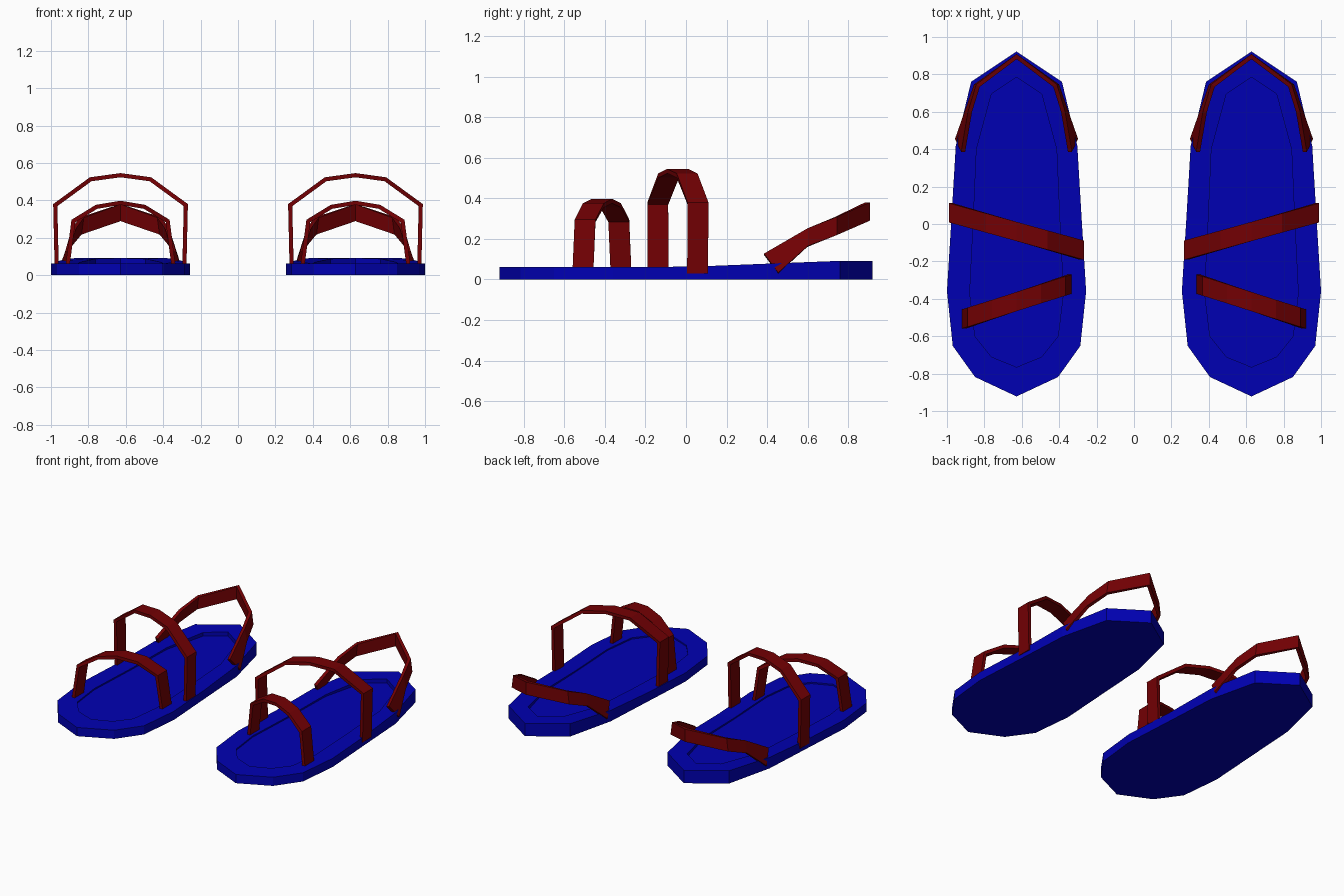
import bpy
import bmesh
from mathutils import Vector

if "Cube" in bpy.data.objects:
    bpy.data.objects.remove(bpy.data.objects["Cube"])

CENTRE = 0.628


def material(name, colour):
    m = bpy.data.materials.new(name)
    m.use_nodes = True
    m.diffuse_color = colour
    bsdf = m.node_tree.nodes["Principled BSDF"]
    bsdf.inputs["Base Color"].default_value = colour
    bsdf.inputs["Roughness"].default_value = 0.8
    return m


blue = material("blue_sole", (0, 0, 0.45, 1))
red = material("dark_red_strap", (0.17, 0, 0.001, 1))


def finish(bm, name, mat, side):
    """Place a part on one sandal; side -1 mirrors it to the right foot."""
    for v in bm.verts:
        v.co.x = side * (CENTRE + v.co.x)
    bmesh.ops.recalc_face_normals(bm, faces=bm.faces)
    mesh = bpy.data.meshes.new(name)
    bm.to_mesh(mesh)
    bm.free()
    mesh.materials.append(mat)
    obj = bpy.data.objects.new(name, mesh)
    bpy.context.collection.objects.link(obj)


def outline(half):
    """Mirror (half width, y) pairs, toe to heel, into a closed outline."""
    return half + [(-x, y) for x, y in reversed(half[1:-1])]


def rise(y):
    return min(1, max(0, y / 0.75))


def bridge(bm, a, b):
    n = len(a)
    for i in range(n):
        j = (i + 1) % n
        bm.faces.new((a[i], a[j], b[j], b[i]))


outer = outline([(0, -0.922), (0.222, -0.818), (0.341, -0.652), (0.372, -0.36),
                 (0.348, 0.03), (0.325, 0.417), (0.243, 0.76), (0, 0.922)])
inner = outline([(0, -0.765), (0.134, -0.71), (0.222, -0.6), (0.25, -0.37),
                 (0.23, 0.03), (0.214, 0.4), (0.134, 0.695), (0, 0.785)])


# Sole: flat base, rim rising to the heel, shallow footbed sunk inside it
def sole(side):
    bm = bmesh.new()
    base = [bm.verts.new((x, y, 0)) for x, y in outer]
    rim = [bm.verts.new((x, y, 0.062 + 0.03 * rise(y))) for x, y in outer]
    lip = [bm.verts.new((x, y, 0.062 + 0.03 * rise(y) ** 2)) for x, y in inner]
    bed = [bm.verts.new((x, y, 0.052 + 0.01 * rise(y))) for x, y in inner]
    for a, b in ((base, rim), (rim, lip), (lip, bed)):
        bridge(bm, a, b)
    bm.faces.new(base)
    bm.faces.new(bed)
    finish(bm, "sole", blue, side)


# Strap: rectangular band swept along a path with mitred corners
def strap(name, path, widths, side, thick=0.022):
    pts = [Vector(p) for p in path]
    widths = [Vector(w) / 2 for w in widths]
    bm = bmesh.new()
    normals = [(pts[i + 1] - pts[i]).cross(widths[i] + widths[i + 1]).normalized()
               for i in range(len(pts) - 1)]
    rings = []
    for i, p in enumerate(pts):
        n0, n1 = normals[max(i - 1, 0)], normals[min(i, len(normals) - 1)]
        n = (n0 + n1).normalized()
        n *= thick / 2 / n.dot(n1)
        rings.append([bm.verts.new(p + s * widths[i] + t * n)
                      for s, t in ((-1, -1), (1, -1), (1, 1), (-1, 1))])
    for a, b in zip(rings, rings[1:]):
        bridge(bm, a, b)
    bm.faces.new(rings[0])
    bm.faces.new(rings[-1])
    finish(bm, name, red, side)


def mirrored(half):
    """Continue a path or list of widths across the middle of the foot."""
    return half + [(-x, y, z) for x, y, z in reversed(half[:-1])]


def arch(name, half, y_mid, slope, side):
    """Arched strap from (half width, z) pairs, slanting across the foot."""
    path = [(x, y_mid + slope * x, z)
            for x, _, z in mirrored([(-x, 0, z) for x, z in half])]
    strap(name, path, [(0, 0.103, 0)] * len(path), side)


for side in (1, -1):
    sole(side)
    arch("toe_strap", [(0.284, 0.045), (0.252, 0.29), (0.128, 0.366), (0, 0.387)],
         -0.415, -0.33, side)
    arch("instep_strap", [(0.341, 0.03), (0.349, 0.375), (0.16, 0.513), (0, 0.535)],
         -0.04, 0.285, side)
    # Heel strap: loops round the back of the foot, climbing toward the heel,
    # its ends leaning out and tucking into the sole
    heel = [(0.302, 0.42, 0.078), (0.258, 0.6, 0.207), (0.212, 0.74, 0.264),
            (0, 0.895, 0.335)]
    lean = [(-0.033, -0.07, 0.094), (-0.018, 0, 0.088), (-0.012, 0, 0.09),
            (0, 0, 0.09)]
    strap("heel_strap", mirrored(heel), mirrored(lean), side)
